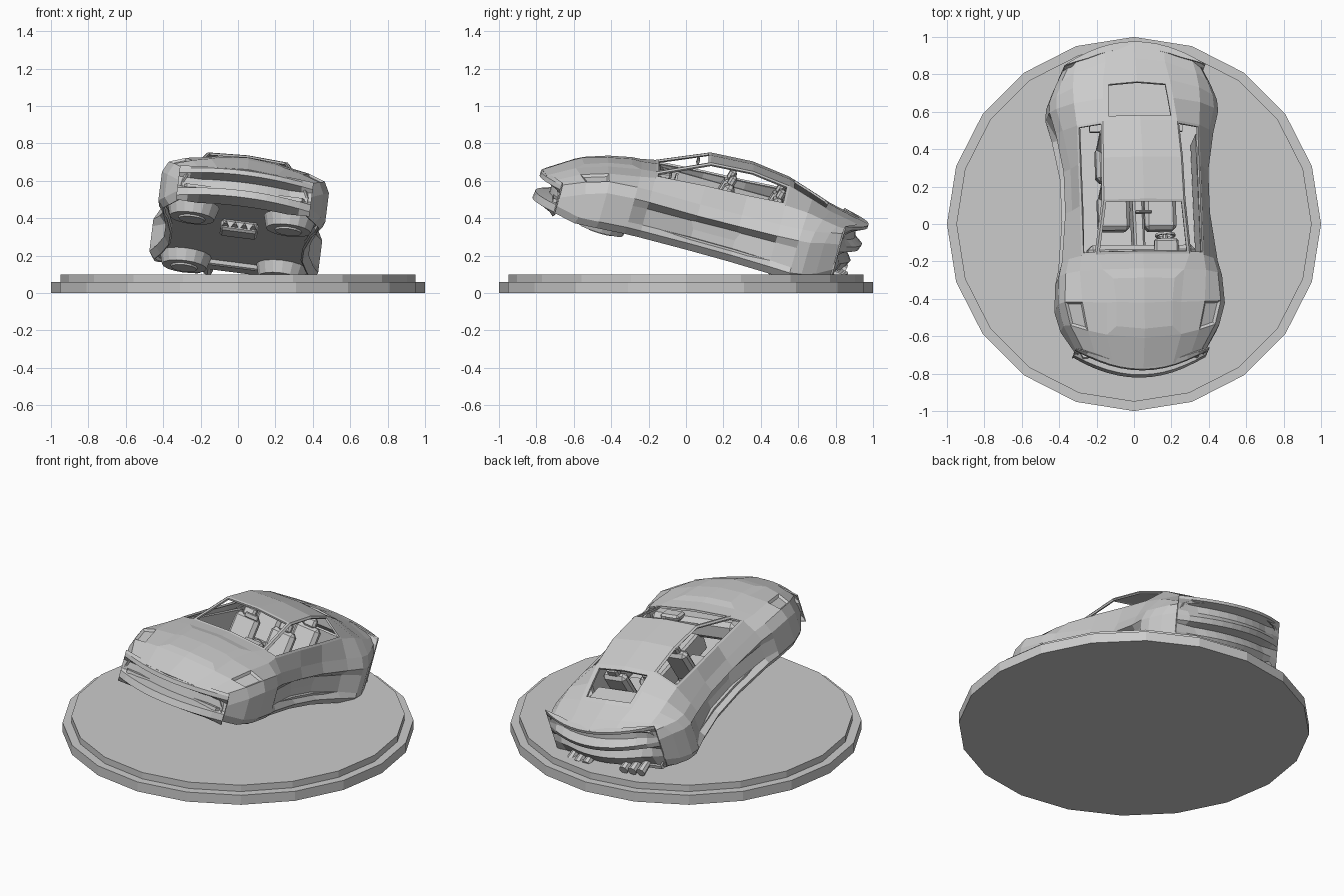
import bpy, bmesh, math
from mathutils import Matrix, Vector

if "Cube" in bpy.data.objects:
    bpy.data.objects.remove(bpy.data.objects["Cube"])

grey = bpy.data.materials.new("light_grey")
grey.use_nodes = True
grey.diffuse_color = (0.6, 0.6, 0.6, 1)
grey.node_tree.nodes["Principled BSDF"].inputs["Base Color"].default_value = (0.6, 0.6, 0.6, 1)

# Attitude of the leaping car: nose up, rolled and slightly turned
TILT = (Matrix.Translation((0.015, 0.08, 0.43))
        @ Matrix.Rotation(math.radians(2.5), 4, 'Z')
        @ Matrix.Rotation(math.radians(-15.5), 4, 'X')
        @ Matrix.Rotation(math.radians(7.6), 4, 'Y'))


def finish(name, bm, matrix=TILT, thickness=0):
    bmesh.ops.recalc_face_normals(bm, faces=bm.faces)
    mesh = bpy.data.meshes.new(name)
    bm.to_mesh(mesh)
    bm.free()
    mesh.materials.append(grey)
    obj = bpy.data.objects.new(name, mesh)
    bpy.context.collection.objects.link(obj)
    obj.matrix_world = matrix
    if thickness:
        mod = obj.modifiers.new("thickness", 'SOLIDIFY')
        mod.thickness = thickness
    return obj


def box(name, loc, size, pitch=0, bevel=0):
    bm = bmesh.new()
    bmesh.ops.create_cube(bm, size=1)
    bmesh.ops.scale(bm, vec=size, verts=bm.verts)
    if bevel:
        bmesh.ops.bevel(bm, geom=bm.edges[:], offset=bevel, segments=1, affect='EDGES')
    place = Matrix.Translation(loc) @ Matrix.Rotation(math.radians(pitch), 4, 'X')
    return finish(name, bm, TILT @ place)


def cylinder(name, loc, r1, r2, depth, sides, matrix=TILT, pitch=0):
    bm = bmesh.new()
    bmesh.ops.create_cone(bm, cap_ends=True, segments=sides, radius1=r1, radius2=r2, depth=depth)
    place = Matrix.Translation(loc) @ Matrix.Rotation(math.radians(pitch), 4, 'X')
    return finish(name, bm, matrix @ place)


def bow(u, v):
    """Round the nose and tail in plan."""
    k = min(1, max(0, (abs(v) - 0.5) / 0.38))
    return v - math.copysign(0.9 * u * u * k, v)


# Stepped round stand
cylinder("stand_lower", (0, 0, 0.03), 1, 1, 0.06, 20, Matrix())
cylinder("stand_upper", (0, 0, 0.08), 0.95, 0.95, 0.04, 20, Matrix())

# Body stations: along, half width, door recess, bottom, shoulder,
# belt half width, belt height, roof half width, roof height, crown
STATIONS = [
    (-.88, .34, 0, -.17, -.06, .25, -.02, .16, -.01, .005),
    (-.74, .42, 0, -.19, .01, .30, .06, .2, .075, .012),
    (-.56, .45, 0, -.18, .05, .33, .11, .2, .13, .012),
    (-.38, .44, 0, -.17, .06, .34, .14, .22, .165, .015),
    (-.3, .42, .02, -.17, .06, .33, .155, .25, .178, .012),
    (-.03, .39, .05, -.17, .055, .33, .175, .215, .3, .012),
    (.2, .39, .05, -.17, .06, .33, .185, .21, .315, .012),
    (.41, .425, .03, -.17, .07, .33, .2, .2, .29, .012),
    (.55, .455, 0, -.17, .08, .34, .195, .19, .25, .012),
    (.67, .45, 0, -.16, .085, .34, .18, .18, .215, .01),
    (.78, .42, 0, -.14, .1, .33, .165, .16, .195, .005),
    (.87, .38, 0, -.1, .11, .31, .16, .16, .178, .005),
]


def section(hw, rec, bot, sh, bh, bw, th, tw, crown):
    half = [(hw - .03, bot), (hw, bot + .04), (hw - rec, bot + .07),
            (hw - rec * 1.2, sh - .07), (hw, sh - .03), (hw - .03, sh + .03),
            (bh, bw), (th, tw)]
    return [(-u, w) for u, w in half] + [(0, tw + crown)] + half[::-1]


# Body shell, lofted, with open windows
bm = bmesh.new()
rows = [[bm.verts.new((u, bow(u, s[0]), w)) for u, w in section(*s[1:])] for s in STATIONS]
face = {}
for i in range(len(rows) - 1):
    for c in range(len(rows[0]) - 1):
        face[i, c] = bm.faces.new((rows[i][c], rows[i][c + 1], rows[i + 1][c + 1], rows[i + 1][c]))
bmesh.ops.recalc_face_normals(bm, faces=bm.faces)
if face[6, 7].normal.z < 0:
    bmesh.ops.reverse_faces(bm, faces=bm.faces)


def inset(rows_in, cols, width, depth=0):
    region = [face[i, c] for i in rows_in for c in cols]
    bmesh.ops.inset_region(bm, faces=region, thickness=width, depth=depth, use_even_offset=True)
    return region


openings = inset([4], [7, 8], .014)             # windscreen
openings += inset([7, 8], [7, 8], .03)          # rear window
for col in (6, 9):
    openings += inset([4, 5, 6], [col], .014)   # side windows
inset([1, 2], [7, 8], .05, .01)                 # raised bonnet panel
for col in (5, 10):
    inset([1], [col], .012, -.012)              # headlamps
bmesh.ops.delete(bm, geom=openings, context='FACES')
finish("body_shell", bm, thickness=.012)


def fascia(name, profile, hw):
    """Sweep an end profile across the car; the relief fades out at the corners."""
    ref = max((p[0] for p in profile), key=abs)
    bm = bmesh.new()
    cols = []
    for n in range(13):
        u = hw * (n / 6 - 1)
        fade = min(1, (hw - abs(u)) / .1)
        cols.append([bm.verts.new((u, bow(u, ref + (v - ref) * fade), w)) for v, w in profile])
    for a, b in zip(cols, cols[1:]):
        for k in range(len(profile) - 1):
            bm.faces.new((a[k], a[k + 1], b[k + 1], b[k]))
    finish(name, bm, thickness=.008)


fascia("front_bumper", [(-.86, 0), (-.885, -.015), (-.885, -.04), (-.81, -.06), (-.81, -.11),
                        (-.885, -.125), (-.89, -.165), (-.8, -.19)], .36)
fascia("rear_bumper", [(.84, .185), (.88, .182), (.88, .165), (.82, .14), (.83, .1), (.875, .07),
                       (.865, .04), (.8, .02), (.84, -.03), (.79, -.11)], .38)

# Floor pan following the body outline
bm = bmesh.new()
edge = [(s[1] - .03, s[0]) for s in STATIONS]
loop = [(u, v) for u, v in edge] + [(-u, v) for u, v in edge[::-1]]
pan = bm.faces.new([bm.verts.new((u, bow(u, v), -.12)) for u, v in loop])
top = bmesh.ops.extrude_face_region(bm, geom=[pan])
bmesh.ops.translate(bm, vec=(0, 0, .02), verts=[g for g in top["geom"] if isinstance(g, bmesh.types.BMVert)])
finish("floor_pan", bm)

# Hover pads, exhausts and seats on both sides
for side, label in ((1, "left"), (-1, "right")):
    for v, w, end in ((-.5, -.17, "front"), (.54, -.15, "rear")):
        cylinder(f"{end}_{label}_pad", (side * .26, v, w), .12, .14, .07, 16)
        cylinder(f"{end}_{label}_pad_hub", (side * .26, v, w - .01), .07, .09, .07, 12)
    for n in range(3):
        cylinder(f"{label}_exhaust_{n}", (side * (.13 + n * .06), .79, -.1), .028, .022, .09, 8, pitch=80)
    for v, row in ((-.02, "front"), (.25, "rear")):
        x = side * .125
        box(f"{row}_{label}_seat", (x, v, -.02), (.17, .19, .1), 5, .02)
        box(f"{row}_{label}_backrest", (x, v + .1, .09), (.16, .06, .24), -15, .02)
        box(f"{row}_{label}_headrest", (x, v + .13, .225), (.08, .04, .06), -15, .012)
    box(f"{label}_door_lining", (side * .325, .05, .03), (.02, .65, .22))

# Cabin fittings
box("dashboard", (0, -.29, .09), (.58, .12, .12), 12, .025)
box("instrument_hood", (.13, -.25, .16), (.13, .08, .04), 12, .012)
box("centre_console", (0, -.03, 0), (.06, .5, .14), 0, .012)
box("parcel_shelf", (0, .55, .1), (.5, .3, .02))
box("mirror", (0, -.09, .265), (.09, .015, .03), 0, .004)
bm = bmesh.new()
ring = [Vector((math.cos(a), 0, math.sin(a))) for a in (math.tau * n / 12 for n in range(12))]
outer = [bm.verts.new(p * .055) for p in ring]
inner = [bm.verts.new(p * .042) for p in ring]
for n in range(12):
    m = (n + 1) % 12
    bm.faces.new((outer[n], outer[m], inner[m], inner[n]))
finish("steering_wheel", bm, TILT @ Matrix.Translation((.13, -.19, .13)), .012)
cylinder("steering_column", (.13, -.22, .125), .014, .014, .08, 8, pitch=80)

# Central thruster block with fins under the floor
box("thruster_block", (0, -.2, -.15), (.2, .14, .06), 0, .012)
for n in range(4):
    cylinder(f"thruster_fin_{n}", (-.075 + n * .05, -.28, -.15), .028, .008, .05, 3, pitch=90)
box("rear_diffuser", (0, .66, -.1), (.5, .2, .05), 15, .01)
